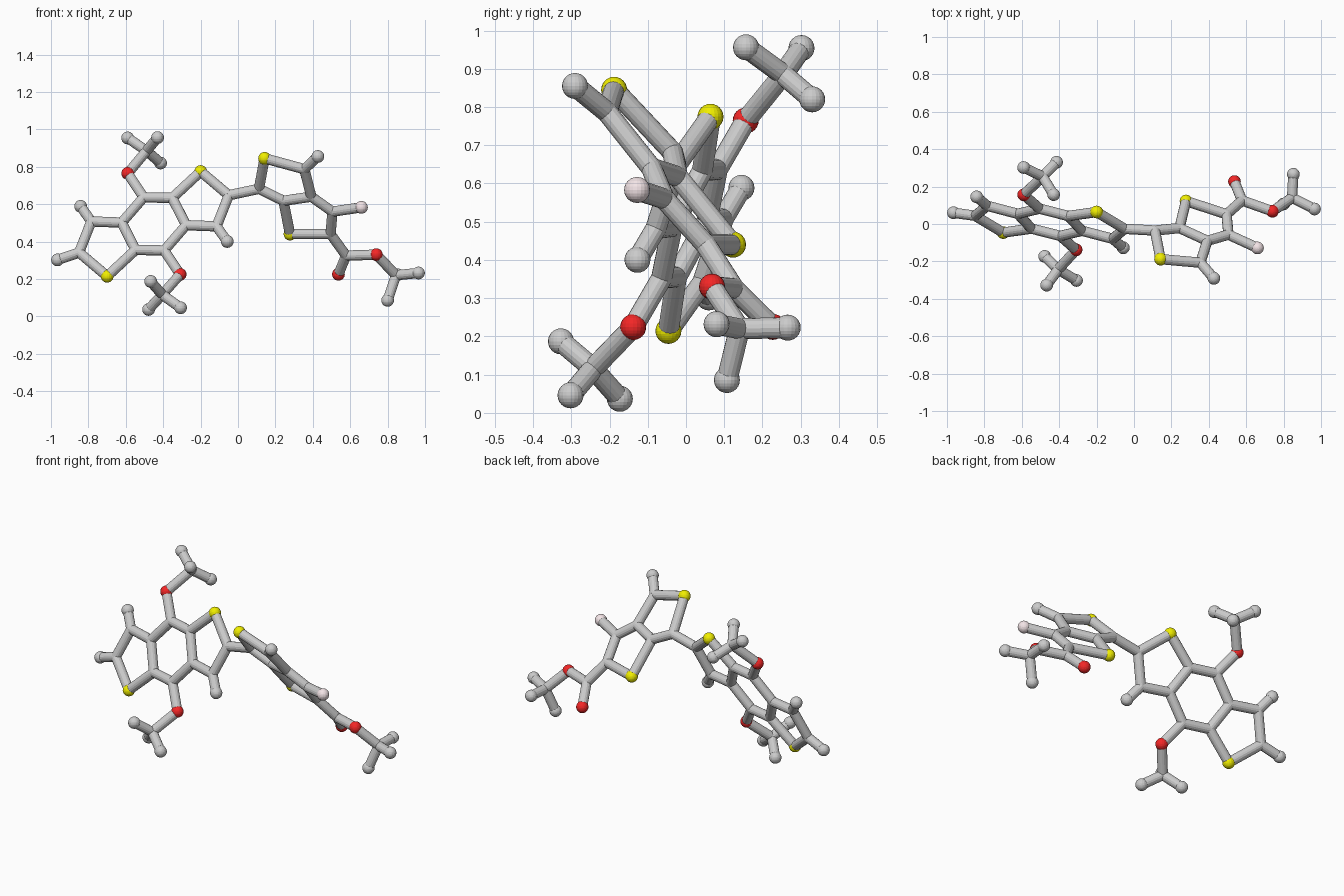
import bpy, bmesh
from mathutils import Vector

if "Cube" in bpy.data.objects:
    bpy.data.objects.remove(bpy.data.objects["Cube"])

BALL, STICK = 0.034, 0.0275


def left_plane(dx, dz):
    """Point on the left ring plane, offset from its centre of symmetry."""
    return Vector((-0.4495 + dx, 0.009 - 0.247 * dx + 0.417 * dz, 0.4945 + dz))


def right_plane(x, z):
    """Point on the right ring plane."""
    return Vector((x, -0.188 - 0.328 * (x - 0.142) - 0.878 * (z - 0.845), z))


def material(name, rgb):
    m = bpy.data.materials.new(name)
    m.diffuse_color = (*rgb, 1)
    m.use_nodes = True
    m.node_tree.nodes["Principled BSDF"].inputs["Base Color"].default_value = m.diffuse_color
    return m


YELLOW = material("yellow", (0.88, 0.86, 0.0))
RED = material("red", (0.9, 0.02, 0.02))
PINK = material("pink", (0.9, 0.78, 0.8))


def finish(name, bm, mat=None):
    mesh = bpy.data.meshes.new(name)
    bm.to_mesh(mesh)
    bm.free()
    ob = bpy.data.objects.new(name, mesh)
    if mat:
        mesh.materials.append(mat)
    bpy.context.collection.objects.link(ob)


def add_ball(bm, p, r):
    vs = bmesh.ops.create_uvsphere(bm, u_segments=20, v_segments=12, radius=r)["verts"]
    bmesh.ops.translate(bm, verts=vs, vec=p)


def ball(name, p, mat=None):
    bm = bmesh.new()
    add_ball(bm, p, BALL)
    finish(name, bm, mat)


def sticks(name, atoms, paths):
    """Cylinders along each path, with round joints of the same radius."""
    bm = bmesh.new()
    used = set()
    for path in paths:
        used.update(path)
        for a, b in zip(path, path[1:]):
            p, d = atoms[a], atoms[b] - atoms[a]
            vs = bmesh.ops.create_cone(bm, cap_ends=True, segments=16, radius1=STICK,
                                       radius2=STICK, depth=d.length)["verts"]
            rot = d.to_track_quat('Z', 'Y').to_matrix()
            bmesh.ops.rotate(bm, verts=vs, matrix=rot)
            bmesh.ops.translate(bm, verts=vs, vec=p + d / 2)
    for k in sorted(used):
        add_ball(bm, atoms[k], STICK)
    finish(name, bm)


# Left fused rings: one half, the other by inversion through the centre
half = {"sulfur": (0.25, 0.28), "tip": (0.40, 0.153), "side": (0.335, -0.013),
        "inner": (0.172, -0.007), "upper": (0.098, 0.139), "top": (-0.055, 0.142),
        "oxygen": (-0.14, 0.27), "end": (0.392, -0.094)}
A = {}
for k, (dx, dz) in half.items():
    A[k + "_a"] = left_plane(dx, dz)
    A[k + "_b"] = left_plane(-dx, -dz)
A["tail_b"] = Vector((-0.965, 0.06, 0.302))

# Branched caps on the two left oxygens
caps = {"a": [(-0.489, 0.254, 0.885), (-0.59, 0.302, 0.954),
              (-0.43, 0.157, 0.956), (-0.414, 0.33, 0.82)],
        "b": [(-0.405, -0.243, 0.116), (-0.478, -0.173, 0.037),
              (-0.307, -0.302, 0.046), (-0.467, -0.327, 0.187)]}
for s, pts in caps.items():
    for i, p in enumerate(pts):
        A[f"cap{i}_{s}"] = Vector(p)

ring = ["upper_a", "inner_a", "top_b", "upper_b", "inner_b", "top_a", "upper_a"]
sticks("left_centre_ring", A, [ring])
for s in "ab":
    sticks("left_outer_ring_" + s, A,
           [["upper_" + s, "sulfur_" + s, "tip_" + s, "side_" + s, "inner_" + s],
            ["side_" + s, "end_" + s]])
    sticks("left_branch_" + s, A,
           [["top_" + s, "oxygen_" + s, "cap0_" + s, "cap1_" + s],
            ["cap2_" + s, "cap0_" + s, "cap3_" + s]])
    ball("left_sulfur_" + s, A["sulfur_" + s], YELLOW)
    ball("left_oxygen_" + s, A["oxygen_" + s], RED)
    ball("left_side_end_" + s, A["end_" + s])
    for i in (1, 2, 3):
        ball(f"left_branch_end_{s}_{i}", A[f"cap{i}_{s}"])
sticks("left_tail", A, [["tip_b", "tail_b"]])
ball("left_tail_end", A["tail_b"])

# Right pair of fused five-rings with the ester arm
flat = {"link": (0.112, 0.682), "s1": (0.142, 0.845), "c1": (0.355, 0.787),
        "j1": (0.392, 0.64), "j2": (0.243, 0.618), "c2": (0.505, 0.56),
        "c3": (0.495, 0.44), "s2": (0.278, 0.44), "end": (0.427, 0.855),
        "fluorine": (0.66, 0.583), "acid": (0.578, 0.325),
        "o1": (0.537, 0.225), "o2": (0.74, 0.33)}
for k, v in flat.items():
    A["r_" + k] = right_plane(*v)
for i, p in enumerate([(0.845, 0.14, 0.22), (0.852, 0.266, 0.223),
                       (0.80, 0.107, 0.086), (0.965, 0.08, 0.232)]):
    A[f"r_cap{i}"] = Vector(p)


def r(text):
    return ["r_" + w for w in text.split()]


sticks("bridge", A, [["tip_a", "r_link"]])
sticks("right_rings", A, [r("link s1 c1 j1 j2 link"), r("j1 c2 c3 s2 j2"),
                          r("c1 end"), r("c2 fluorine")])
sticks("right_arm", A, [r("c3 acid o2 cap0 cap1"), r("acid o1"), r("cap2 cap0 cap3")])
ball("right_sulfur_1", A["r_s1"], YELLOW)
ball("right_sulfur_2", A["r_s2"], YELLOW)
ball("right_oxygen_1", A["r_o1"], RED)
ball("right_oxygen_2", A["r_o2"], RED)
ball("right_fluorine", A["r_fluorine"], PINK)
ball("right_side_end", A["r_end"])
for i in (1, 2, 3):
    ball(f"right_arm_end_{i}", A[f"r_cap{i}"])
